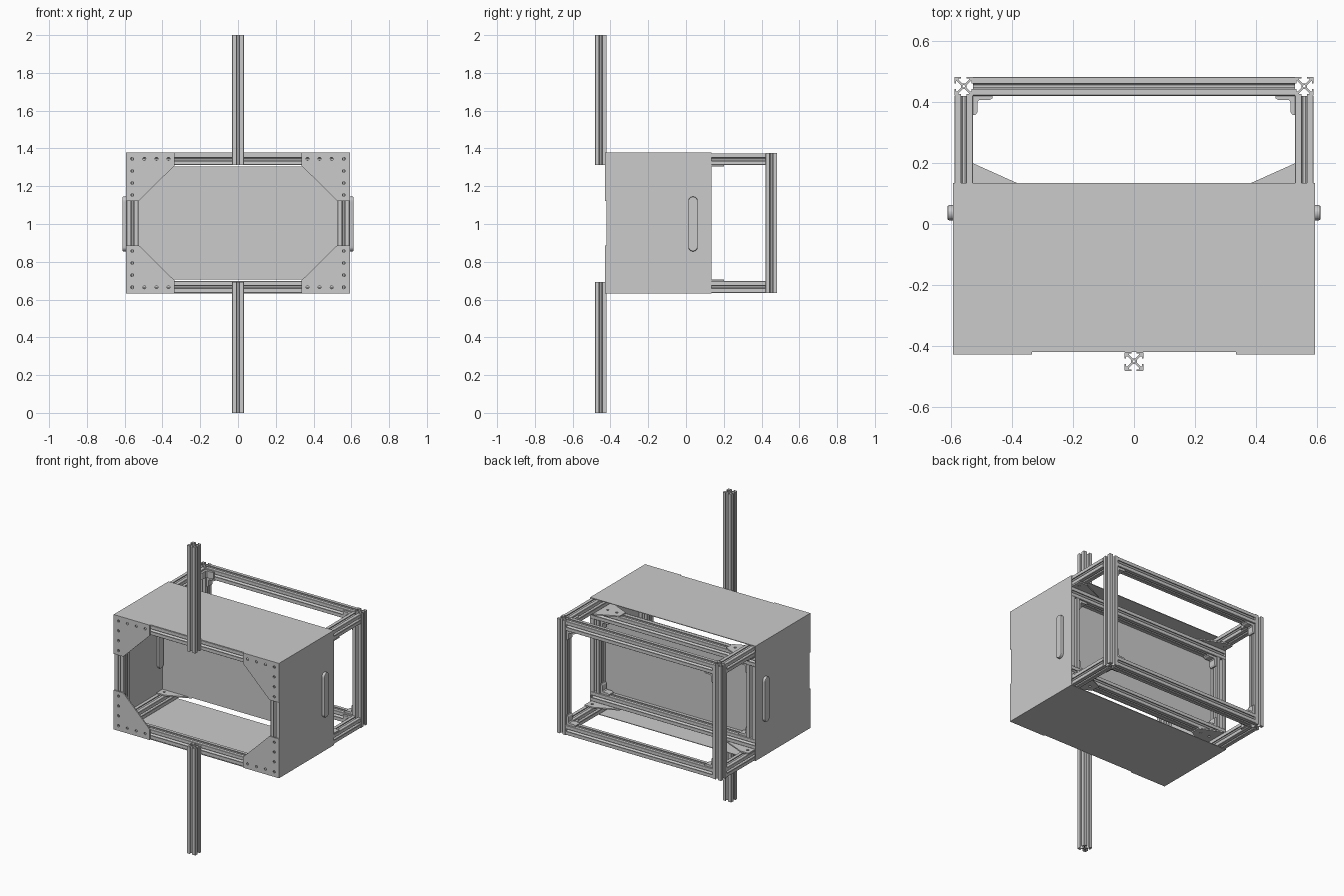
import bpy, bmesh, math
from mathutils import Vector

if "Cube" in bpy.data.objects:
    bpy.data.objects.remove(bpy.data.objects["Cube"])

H = 0.031            # half width of a slotted beam
ZC = 1.005           # mid height of the frame
AXES = {'x': lambda u, v, w: (w, u, v),
        'y': lambda u, v, w: (u, w, v),
        'z': lambda u, v, w: (u, v, w)}


def circle(cx, cy, r, n=12):
    return [(cx + r * math.cos(2 * math.pi * i / n),
             cy + r * math.sin(2 * math.pi * i / n)) for i in range(n)]


def prism(name, axis, outline, w0, w1, holes=()):
    """Extrude a flat outline (with holes) along an axis from w0 to w1."""
    bm = bmesh.new()
    edges = []
    for loop in [outline, *holes]:
        vs = [bm.verts.new((u, v, 0)) for u, v in loop]
        edges += [bm.edges.new((vs[i - 1], vs[i])) for i in range(len(vs))]
    if holes:
        bmesh.ops.triangle_fill(bm, edges=edges, use_beauty=True, normal=(0, 0, 1))
    else:
        bm.faces.new(list(bm.verts))
    ext = bmesh.ops.extrude_face_region(bm, geom=list(bm.faces))
    top = {g for g in ext['geom'] if isinstance(g, bmesh.types.BMVert)}
    for v in bm.verts:
        v.co = Vector(AXES[axis](v.co.x, v.co.y, w1 if v in top else w0))
    bmesh.ops.recalc_face_normals(bm, faces=list(bm.faces))
    me = bpy.data.meshes.new(name)
    bm.to_mesh(me)
    bm.free()
    ob = bpy.data.objects.new(name, me)
    bpy.context.collection.objects.link(ob)
    return ob


def box(name, x0, x1, y0, y1, z0, z1):
    return prism(name, 'z', [(x0, y0), (x1, y0), (x1, y1), (x0, y1)], z0, z1)


# slotted beam cross-section: one quadrant turned four times
QUAD = [(.30, .14), (.70, .54), (.84, .54), (.84, .28), (1, .28), (1, .94), (.94, 1),
        (.28, 1), (.28, .84), (.54, .84), (.54, .70), (.14, .30)]


def beam(name, axis, cu, cv, w0, w1):
    pts = []
    for k in range(4):
        for u, v in QUAD:
            for _ in range(k):
                u, v = -v, u
            pts.append((cu + u * H, cv + v * H))
    return prism(name, axis, pts, w0, w1, [circle(cu, cv, 0.14 * H, 8)])


def bracket(name, axis, cu, cv, su, sv, w):
    """Small angle bracket in an inner corner, arms pointing along su and sv."""
    prof = [(0, 0), (.063, 0), (.063, .008), (.054, .014), (.02, .014),
            (.014, .02), (.014, .054), (.008, .063), (0, .063)]
    prism(name, axis, [(cu + su * a, cv + sv * b) for a, b in prof], w - .022, w + .022)


XB = 0.559                   # beam centre, sides
ZB = 0.338                   # beam centre above and below mid height
YF, YR = -0.389, 0.452       # front and rear beam centres
YM = 0.103                   # inner frame centre
ZI = 0.268                   # inner cross beam offset from mid height

# front mounting posts
beam("lower_post", 'z', 0, -0.451, 0, 0.694)
beam("upper_post", 'z', 0, -0.451, 1.312, 2)

for sx, side in ((-1, "left"), (1, "right")):
    # uprights of the three frames
    beam(side + "_front_upright", 'z', sx * XB, YF, ZC - .369, ZC + .369)
    beam(side + "_rear_upright", 'z', sx * XB, YR, ZC - .371, ZC + .371)
    beam(side + "_inner_upright", 'z', sx * XB, YM, ZC - ZI + H, ZC + ZI - H)

    # side cover sheet
    xs = sorted((sx * .59, sx * .594))
    box(side + "_cover", *xs, -0.42, 0.135, ZC - .373, ZC + .373)

    # rounded grab handle
    r, hz = .025, .12
    arc = [math.pi * i / 12 for i in range(13)]
    stad = [(.037 + r * math.cos(a), ZC - .005 + hz + r * math.sin(a)) for a in arc]
    stad += [(.037 - r * math.cos(a), ZC - .005 - hz - r * math.sin(a)) for a in arc]
    handle = prism(side + "_handle", 'x', stad, sx * .575, sx * .612)
    bev = handle.modifiers.new("edge", 'BEVEL')
    bev.width, bev.segments = .005, 2
    bev.limit_method, bev.angle_limit = 'ANGLE', math.radians(40)

    for sz, lvl in ((-1, "bottom"), (1, "top")):
        n = f"{side}_{lvl}_"
        z = ZC + sz * ZB
        # side rail
        beam(n + "side_rail", 'y', sx * XB, z, YF + H, YR - H)

        # front corner plate with bolt holes
        plate = [(.594, .373), (.335, .373), (.335, .305), (.525, .118), (.594, .118)]
        spots = [(.56 - .064 * i, .34) for i in range(4)]
        spots += [(.56, .34 - .064 * i) for i in range(1, 4)]
        prism(n + "corner_plate", 'y', [(sx * a, ZC + sz * b) for a, b in plate],
              -0.428, -0.42, [circle(sx * a, ZC + sz * b, .008) for a, b in spots])

        # flat gusset between side rail and inner cross beam
        gus = [(.589, .20), (.53, .20), (.383, .134), (.383, .072), (.53, .006), (.589, .006)]
        bolts = [(.559, .165), (.559, .103), (.559, .041), (.49, .103), (.425, .103)]
        prism(n + "gusset", 'z', [(sx * a, b) for a, b in gus],
              ZC + sz * .299, ZC + sz * .307,
              [circle(sx * a, b, .008) for a, b in bolts])

        # angle brackets
        bracket(n + "rail_bracket", 'z', sx * (XB - H), YR - H, -sx, -1, z)
        bracket(n + "rear_bracket", 'y', sx * (XB - H), z - sz * H, -sx, -sz, YR)
        bracket(n + "inner_bracket", 'y', sx * (XB - H), ZC + sz * (ZI - H), -sx, -sz, YM)

for sz, lvl in ((-1, "bottom"), (1, "top")):
    # cross beams and horizontal cover sheets
    z = ZC + sz * ZB
    beam(lvl + "_front_beam", 'x', YF, z, -XB + H, XB - H)
    beam(lvl + "_rear_beam", 'x', YR, z, -XB + H, XB - H)
    beam(lvl + "_inner_beam", 'x', YM, ZC + sz * ZI, -.589, .589)
    zs = sorted((ZC + sz * .369, ZC + sz * .373))
    box(lvl + "_cover", -.59, .59, -0.42, 0.135, *zs)

# back panel on the inner frame
box("back_panel", -.589, .589, YM - H - .006, YM - H, ZC - .299, ZC + .299)
